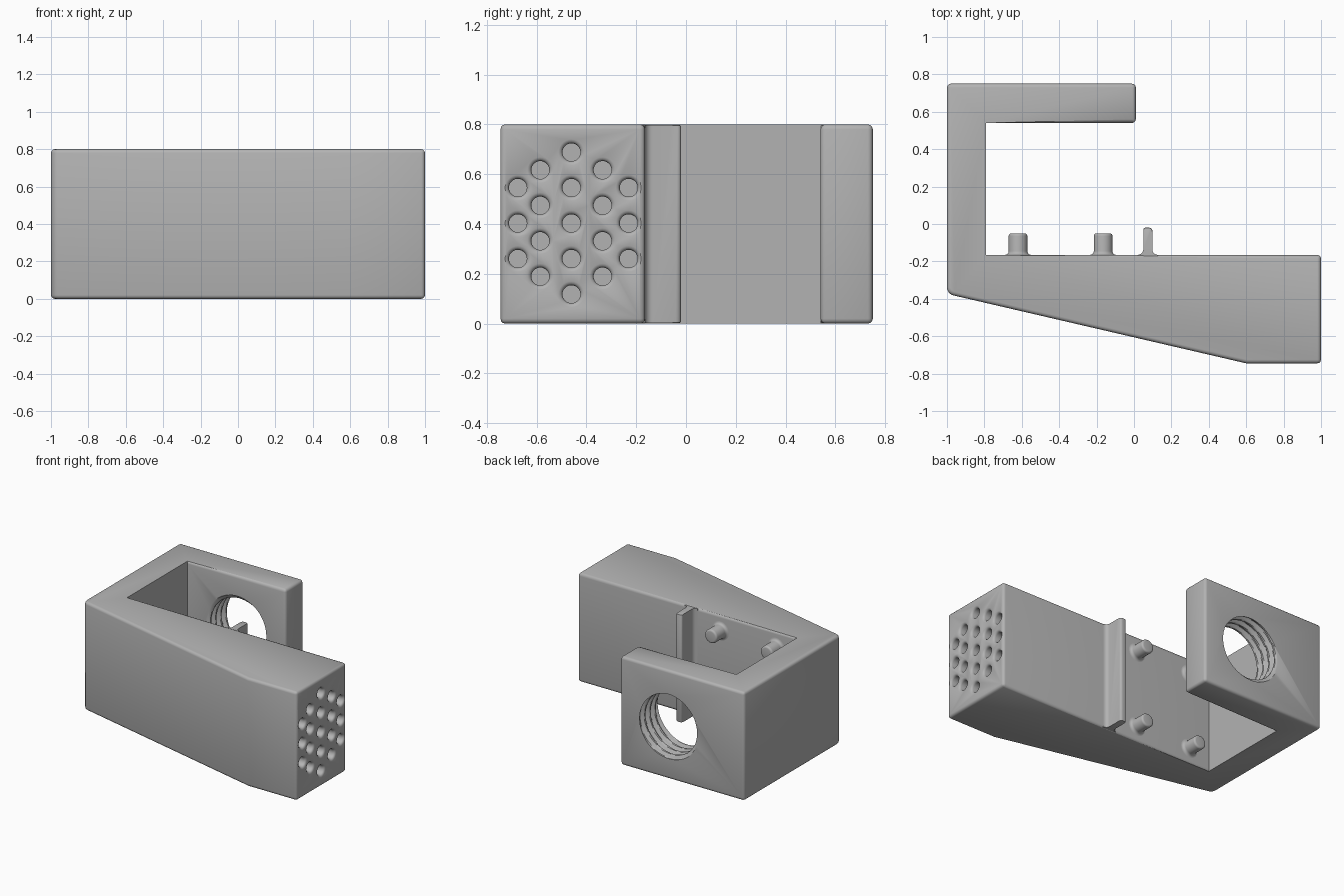
import bpy, bmesh, math
from mathutils import Matrix, Vector

cube = bpy.data.objects.get("Cube")
if cube:
    bpy.data.objects.remove(cube, do_unlink=True)

grey = bpy.data.materials.new("matte grey")
grey.use_nodes = True
colour = (0.45, 0.45, 0.45, 1)
grey.diffuse_color = colour
grey.node_tree.nodes["Principled BSDF"].inputs["Base Color"].default_value = colour

HEIGHT = 0.8
WALL = -0.165          # y of the wall that carries the pegs


def finish(name, bm):
    """Turn a bmesh into a named, coloured object."""
    bmesh.ops.recalc_face_normals(bm, faces=bm.faces)
    mesh = bpy.data.meshes.new(name)
    bm.to_mesh(mesh)
    bm.free()
    mesh.materials.append(grey)
    obj = bpy.data.objects.new(name, mesh)
    bpy.context.collection.objects.link(obj)
    return obj


def smooth(obj):
    bpy.ops.object.select_all(action='DESELECT')
    obj.select_set(True)
    bpy.context.view_layer.objects.active = obj
    bpy.ops.object.shade_smooth_by_angle(angle=math.radians(32))


def extrude_outline(points, z0, z1):
    bm = bmesh.new()
    face = bm.faces.new([bm.verts.new((x, y, z0)) for x, y in points])
    new = bmesh.ops.extrude_face_region(bm, geom=[face])["geom"]
    verts = [v for v in new if isinstance(v, bmesh.types.BMVert)]
    bmesh.ops.translate(bm, verts=verts, vec=(0, 0, z1 - z0))
    bmesh.ops.recalc_face_normals(bm, faces=bm.faces)
    return bm


def lathe(bm, rings, matrix, sides, radius=lambda r, h, a: r):
    """Closed solid from (radius, height) rings around local z."""
    loops = []
    for r, h in rings:
        loop = []
        for i in range(sides):
            a = math.tau * i / sides
            q = radius(r, h, a)
            loop.append(bm.verts.new(matrix @ Vector((q * math.cos(a), q * math.sin(a), h))))
        loops.append(loop)
    for low, high in zip(loops, loops[1:]):
        for i in range(sides):
            j = (i + 1) % sides
            bm.faces.new((low[i], low[j], high[j], high[i]))
    bm.faces.new(loops[0][::-1])
    bm.faces.new(loops[-1])


def arc(cx, cy, r, start, end, steps=5):
    return [(cx + r * math.cos(math.radians(start + (end - start) * i / steps)),
             cy + r * math.sin(math.radians(start + (end - start) * i / steps)))
            for i in range(steps + 1)]


# Hooked body: outline seen from above, with softened outer edges
outline = [(-1, 0.75), (0.01, 0.75), (0.01, 0.54), (-0.79, 0.54), (-0.79, WALL),
           (1, WALL), (1, -0.745), (0.6, -0.745)]
outline += arc(-0.955, -0.338, 0.045, 257, 180)
bm = extrude_outline(outline, 0, HEIGHT)
soft = []
for e in bm.edges:
    a, b = (v.co for v in e.verts)
    upright = abs(a.z - b.z) > 0.1
    pocket_end = abs(a.x + 0.79) < 0.01 and abs(b.x + 0.79) < 0.01
    sharp_turn = e.calc_face_angle() > math.radians(40)
    if sharp_turn and not pocket_end and (upright or a.z == b.z):
        soft.append(e)
bmesh.ops.bevel(bm, geom=soft, offset=0.02, offset_type='OFFSET', segments=3,
                profile=0.5, affect='EDGES', clamp_overlap=True)
body = finish("hooked_body", bm)

# Threaded hole through the arm: a cutter whose radius follows a helix
PITCH = 0.06


def thread(r, h, a):
    phase = (h / PITCH - a / math.tau) % 1
    ridge = min(max(4 * abs(phase - 0.5) - 0.5, 0), 1)
    return r - 0.025 * ridge


bm = bmesh.new()
rings = [(0.25, -0.13 + 0.26 * i / 52) for i in range(53)]
lathe(bm, rings, Matrix.Translation((-0.385, 0.645, 0.4)) @ Matrix.Rotation(math.pi / 2, 4, 'X'),
      64, thread)
thread_cutter = finish("thread_cutter", bm)

# Hexagonal field of shallow round holes in the end face
bm = bmesh.new()
hole = [(0.036, -0.06), (0.036, -0.016), (0.039, -0.008), (0.044, -0.003), (0.052, 0), (0.052, 0.03)]
for y, count in ((-0.675, 3), (-0.585, 4), (-0.46, 5), (-0.335, 4), (-0.23, 3)):
    for i in range(count):
        z = 0.403 + 0.1425 * (i - (count - 1) / 2)
        lathe(bm, hole, Matrix.Translation((1, y, z)) @ Matrix.Rotation(math.pi / 2, 4, 'Y'), 28)
hole_cutter = finish("hole_cutter", bm)

bpy.context.view_layer.objects.active = body
for cutter in (thread_cutter, hole_cutter):
    cutter.hide_render = True
    mod = body.modifiers.new("cut", 'BOOLEAN')
    mod.operation = 'DIFFERENCE'
    mod.solver = 'EXACT'
    mod.object = cutter
    bpy.ops.object.modifier_apply(modifier=mod.name)
    bpy.data.objects.remove(cutter, do_unlink=True)
smooth(body)

# Four locating pegs with flared feet and rounded tips
flare = [(0.07, -0.01)] + [(x, y) for x, y in arc(0.07, 0.02, 0.02, 270, 180)]
tip = arc(0.036, 0.101, 0.014, 0, 90, 4)
for side, x in (("right", -0.62), ("left", -0.165)):
    for level, z in (("lower", 0.115), ("upper", 0.685)):
        bm = bmesh.new()
        lathe(bm, flare + tip, Matrix.Translation((x, WALL, z)) @ Matrix.Rotation(-math.pi / 2, 4, 'X'), 32)
        smooth(finish(f"{level}_{side}_peg", bm))

# Upright fin with filleted foot
fin = [(0.02, WALL - 0.01)] + arc(0.02, WALL + 0.03, 0.03, 270, 360)
fin += arc(0.06, -0.03, 0.01, 180, 90, 3) + arc(0.083, -0.035, 0.015, 90, 0, 3)
fin += arc(0.128, WALL + 0.03, 0.03, 180, 270) + [(0.128, WALL - 0.01)]
bm = extrude_outline(fin, 0.003, HEIGHT - 0.003)
rim = [e for e in bm.edges if abs(e.verts[0].co.z - e.verts[1].co.z) < 0.01
       and min(v.co.y for v in e.verts) > -0.04]
bmesh.ops.bevel(bm, geom=rim, offset=0.006, segments=2, profile=0.5, affect='EDGES', clamp_overlap=True)
smooth(finish("upright_fin", bm))
